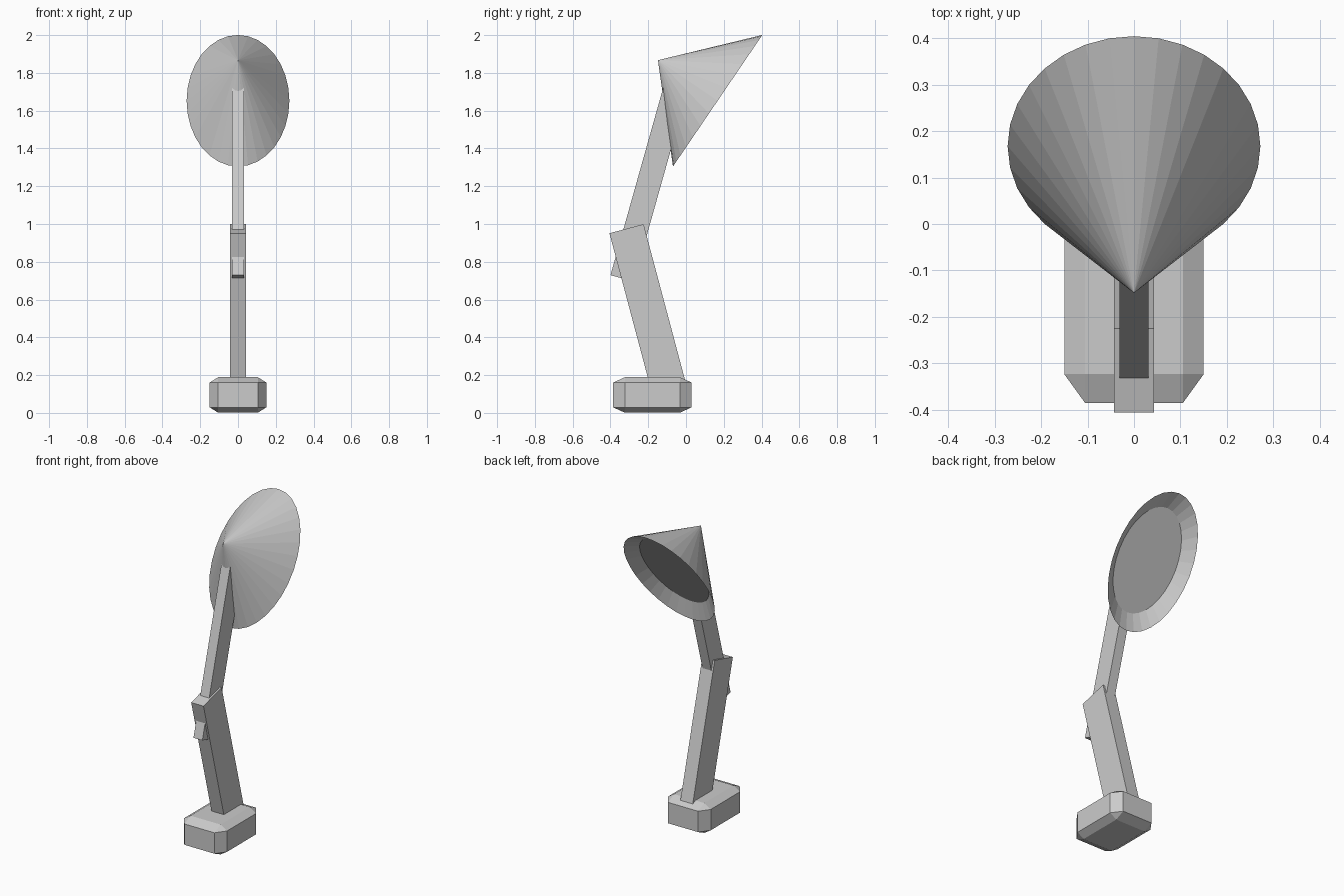
import bpy, bmesh
from math import radians
from mathutils import Matrix, Vector

if "Cube" in bpy.data.objects:
    bpy.data.objects.remove(bpy.data.objects["Cube"])


def finish(name, bm, loc, tilt=0.0):
    """Turn a bmesh into a flat-shaded object tilted about the x axis."""
    bmesh.ops.recalc_face_normals(bm, faces=bm.faces)
    me = bpy.data.meshes.new(name)
    bm.to_mesh(me)
    bm.free()
    ob = bpy.data.objects.new(name, me)
    ob.location = loc
    ob.rotation_euler.x = radians(tilt)
    bpy.context.collection.objects.link(ob)
    return ob


def box(size, bevel=0.0):
    """Box of a given size; bevel is a fraction of every side."""
    bm = bmesh.new()
    bmesh.ops.create_cube(bm, size=1)
    if bevel:
        bmesh.ops.bevel(bm, geom=bm.edges[:], offset=bevel, segments=1,
                        affect='EDGES')
    bmesh.ops.scale(bm, vec=size, verts=bm.verts)
    return bm


def arm(name, width, depth, length, end, tilt, direction):
    """Square bar running from its end centre along its tilted axis."""
    axis = Matrix.Rotation(radians(tilt), 3, 'X') @ Vector((0, 0, 1))
    finish(name, box((width, depth, length)),
           Vector(end) + axis * direction * length / 2, tilt)


# Chamfered foot
finish("base", box((0.30, 0.415, 0.188), 0.15), (0, -0.178, 0.095))

# Two crossing arms
arm("lower_arm", 0.086, 0.187, 0.88, (0, -0.315, 0.975), 14.9, -1)
arm("upper_arm", 0.062, 0.128, 1.07, (0, -0.338, 0.712), -15.7, 1)

# Oval cone shade with a shallow recess in its open face
HEIGHT = 0.382
bm = bmesh.new()
bmesh.ops.create_cone(bm, cap_ends=True, segments=32, radius1=1, radius2=0,
                      depth=HEIGHT)
bmesh.ops.remove_doubles(bm, verts=bm.verts, dist=1e-4)
cap = max(bm.faces, key=lambda f: len(f.verts))
bmesh.ops.inset_region(bm, faces=[cap], thickness=0.24)
bmesh.ops.translate(bm, vec=(0, 0, 0.06), verts=cap.verts)
bmesh.ops.scale(bm, vec=(0.272, 0.421, 1), verts=bm.verts)
center = Vector((0, 0.1675, 1.6525))
axis = Matrix.Rotation(radians(55.8), 3, 'X') @ Vector((0, 0, 1))
finish("lamp_shade", bm, center + axis * HEIGHT / 2, 55.8)
